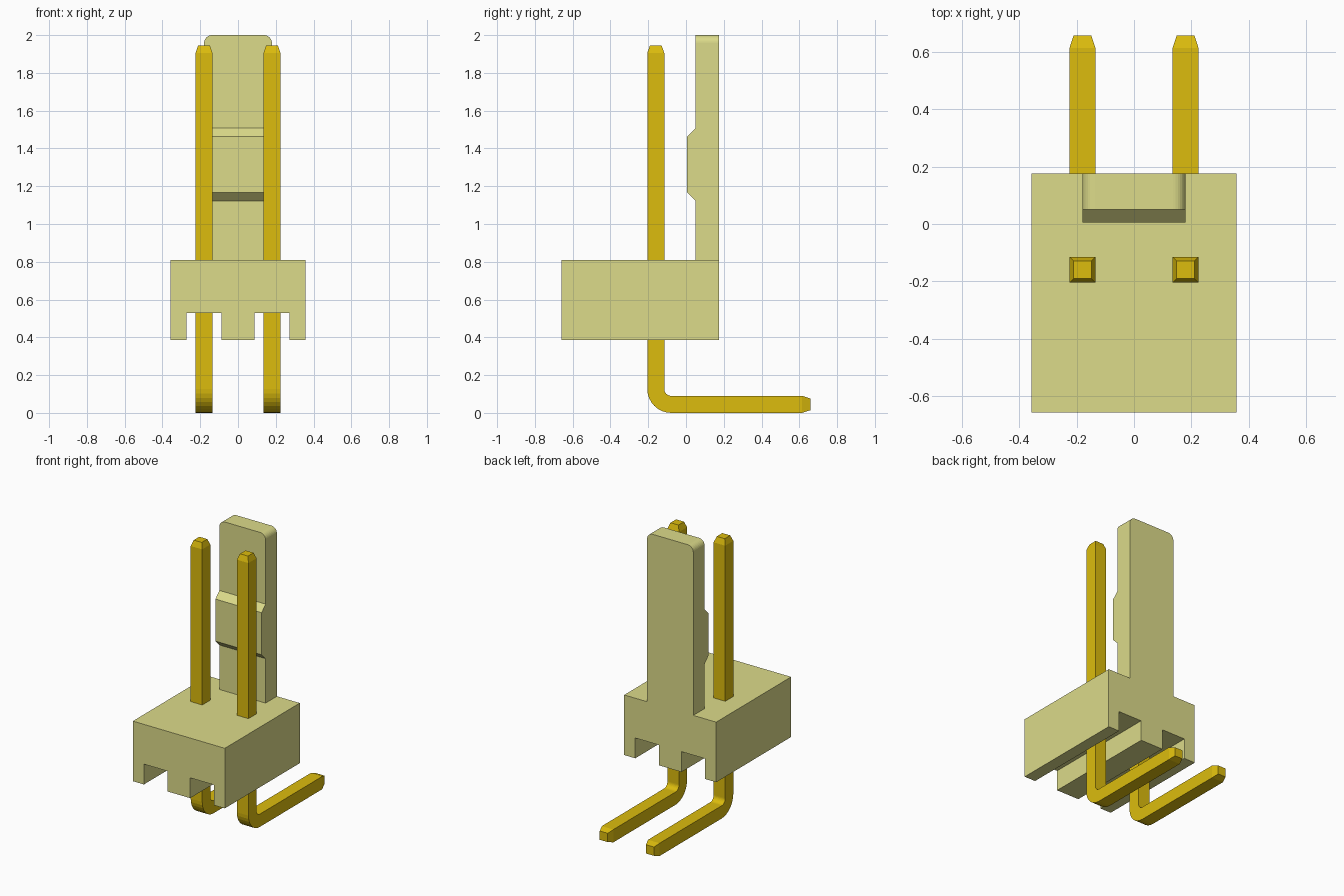
import bpy, bmesh, math
from mathutils import Vector

if "Cube" in bpy.data.objects:
    bpy.data.objects.remove(bpy.data.objects["Cube"])


def material(name, rgb):
    m = bpy.data.materials.new(name)
    m.diffuse_color = (*rgb, 1)
    m.use_nodes = True
    m.node_tree.nodes["Principled BSDF"].inputs["Base Color"].default_value = m.diffuse_color
    return m


def finish(bm, name, mat):
    bmesh.ops.recalc_face_normals(bm, faces=bm.faces[:])
    me = bpy.data.meshes.new(name)
    bm.to_mesh(me)
    bm.free()
    ob = bpy.data.objects.new(name, me)
    bpy.context.collection.objects.link(ob)
    me.materials.append(mat)
    return ob


def extrude(points, offset):
    bm = bmesh.new()
    face = bm.faces.new([bm.verts.new(p) for p in points])
    new = bmesh.ops.extrude_face_region(bm, geom=[face])["geom"]
    bmesh.ops.translate(bm, vec=offset, verts=[v for v in new if isinstance(v, bmesh.types.BMVert)])
    return bm


plastic = material("cream_plastic", (0.716, 0.708, 0.253))
gold = material("gold_metal", (0.716, 0.503, 0.004))

# Housing block with two grooves underneath, running front to back
lo, groove, hi = 0.387, 0.53, 0.81
half = [(0.088, lo), (0.088, groove), (0.272, groove), (0.272, lo), (0.358, lo), (0.358, hi)]
outline = half + [(-x, z) for x, z in reversed(half)]
housing = finish(extrude([(x, -0.658, z) for x, z in outline], (0, 0.834, 0)), "housing", plastic)

# Locking tab with a raised catch and rounded top corners
side = [(0.176, 0.6), (0.176, 2.0), (0.05, 2.0), (0.05, 1.507), (0.006, 1.463),
        (0.006, 1.167), (0.05, 1.123), (0.05, 0.6)]
bm = extrude([(-0.18, y, z) for y, z in side], (0.36, 0, 0))
corners = [e for e in bm.edges if all(v.co.z > 1.99 for v in e.verts)
           and abs(e.verts[0].co.x - e.verts[1].co.x) < 1e-4]
bmesh.ops.bevel(bm, geom=corners, offset=0.043, segments=8, profile=0.5, affect='EDGES')
tab = finish(bm, "locking_tab", plastic)

# Fuse the tab into the housing
mod = housing.modifiers.new("join_tab", 'BOOLEAN')
mod.operation, mod.solver, mod.object = 'UNION', 'EXACT', tab
bpy.context.view_layer.objects.active = housing
bpy.ops.object.modifier_apply(modifier="join_tab")
bpy.data.objects.remove(tab)


# Bent square pin: sections are (y, z, bend angle, half thickness)
def pin(x, name):
    w, tip, r = 0.045, 0.031, 0.082
    cy, cz = -0.16 + r, w + r
    rings = [(-0.16, 1.945, 0, tip), (-0.16, 1.905, 0, w)]
    for i in range(9):
        a = math.pi / 2 * i / 8
        rings.append((cy - r * math.cos(a), cz - r * math.sin(a), a, w))
    rings += [(0.615, w, math.pi / 2, w), (0.658, w, math.pi / 2, tip)]
    bm = bmesh.new()
    loops = []
    for y, z, a, h in rings:
        out = Vector((0, -math.cos(a), -math.sin(a)))
        loops.append([bm.verts.new(Vector((x + h * sx, y, z)) + out * h * so)
                      for sx, so in ((-1, -1), (1, -1), (1, 1), (-1, 1))])
    for a, b in zip(loops, loops[1:]):
        for k in range(4):
            n = (k + 1) % 4
            bm.faces.new((a[k], a[n], b[n], b[k]))
    bm.faces.new(loops[0])
    bm.faces.new(loops[-1])
    finish(bm, name, gold)


pin(-0.18, "left_pin")
pin(0.18, "right_pin")
